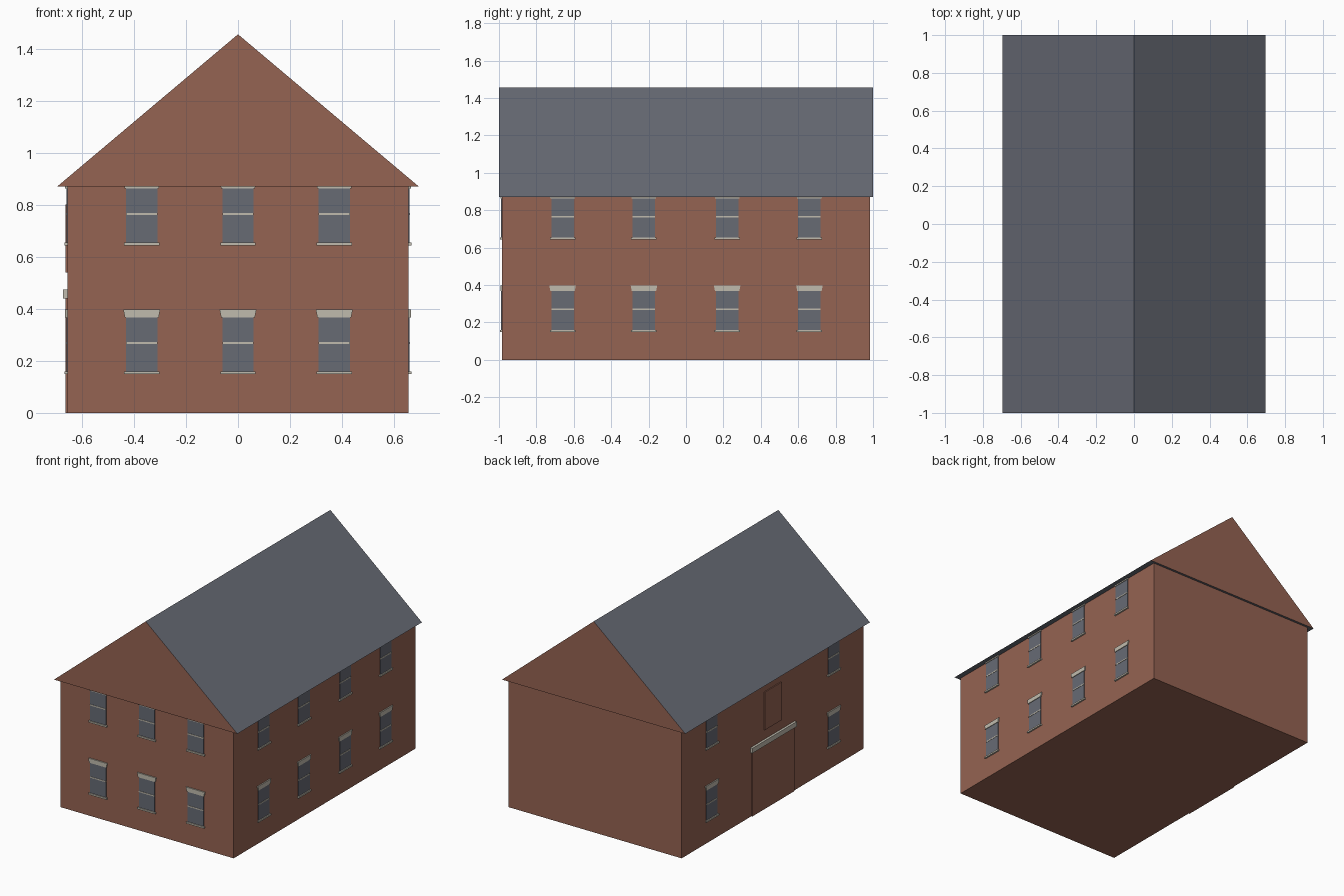
import bpy
import bmesh
from mathutils import Vector

cube = bpy.data.objects.get("Cube")
if cube:
    bpy.data.objects.remove(cube, do_unlink=True)


def material(name, rgb):
    mat = bpy.data.materials.new(name)
    mat.use_nodes = True
    color = (*rgb, 1)
    mat.diffuse_color = color
    mat.node_tree.nodes["Principled BSDF"].inputs["Base Color"].default_value = color
    return mat


BRICK = material("brick", (0.30, 0.125, 0.085))
SLATE = material("slate", (0.135, 0.145, 0.175))
GLASS = material("window_glass", (0.135, 0.145, 0.175))
STONE = material("pale_stone", (0.53, 0.50, 0.42))

HALF_X, HALF_Y, EAVES, RIDGE = 0.656, 0.984, 0.87, 1.455


def prism(name, outline, offset, mats):
    """Extrude a flat outline of 3D points along an offset."""
    bm = bmesh.new()
    face = bm.faces.new([bm.verts.new(p) for p in outline])
    result = bmesh.ops.extrude_face_region(bm, geom=[face], use_keep_orig=True)
    moved = [v for v in result["geom"] if isinstance(v, bmesh.types.BMVert)]
    bmesh.ops.translate(bm, verts=moved, vec=offset)
    bmesh.ops.recalc_face_normals(bm, faces=bm.faces)
    mesh = bpy.data.meshes.new(name)
    bm.to_mesh(mesh)
    bm.free()
    for mat in mats:
        mesh.materials.append(mat)
    obj = bpy.data.objects.new(name, mesh)
    bpy.context.collection.objects.link(obj)
    return obj


# Each wall: centre of its base, horizontal direction, outward direction
FRONT = (Vector((0, -HALF_Y, 0)), Vector((1, 0, 0)), Vector((0, -1, 0)))
EAST = (Vector((HALF_X, 0, 0)), Vector((0, 1, 0)), Vector((1, 0, 0)))
WEST = (Vector((-HALF_X, 0, 0)), Vector((0, -1, 0)), Vector((-1, 0, 0)))
UP = Vector((0, 0, 1))


def wall_block(name, wall, u, z0, z1, half, depth, mat, flare=0):
    """Block standing proud of a wall, optionally wider at the top."""
    base, along, out = wall
    corners = ((-half, z0), (half, z0), (half + flare, z1), (-half - flare, z1))
    outline = [base + along * (u + a) + UP * z - out * 0.01 for a, z in corners]
    return prism(name, outline, out * (depth + 0.01), [mat])


def window(label, wall, u, sill):
    wall_block(label + "_glass", wall, u, sill, sill + 0.215, 0.06, 0.004, GLASS)
    wall_block(label + "_sash_bar", wall, u, sill + 0.110, sill + 0.118, 0.06, 0.006, STONE)
    wall_block(label + "_sill", wall, u, sill - 0.006, sill + 0.005, 0.068, 0.011, STONE)
    wall_block(label + "_lintel", wall, u, sill + 0.212, sill + 0.242, 0.065, 0.008, STONE, 0.006)


# Main brick body
prism("walls", [(-HALF_X, -HALF_Y, 0), (HALF_X, -HALF_Y, 0),
                (HALF_X, HALF_Y, 0), (-HALF_X, HALF_Y, 0)], (0, 0, EAVES), [BRICK])

# Gabled roof: slate slopes and soffit, brick gable ends
roof = prism("roof", [(-0.695, -1, EAVES), (0.695, -1, EAVES), (0, -1, RIDGE)],
             (0, 2, 0), [SLATE, BRICK])
for face in roof.data.polygons:
    face.material_index = 1 if abs(face.normal.y) > 0.9 else 0

# Two storeys of windows on three walls
rows = (("front", FRONT, (-0.37, 0, 0.37)),
        ("left_side", EAST, (-0.66, -0.225, 0.22, 0.66)),
        ("right_side", WEST, (-0.66, 0.66)))
for side, wall, places in rows:
    for i, u in enumerate(places, 1):
        for storey, sill in (("lower", 0.155), ("upper", 0.65)):
            window(f"{side}_{storey}_window_{i}", wall, u, sill)

# Bricked-up doorway, stone beam and blocked opening above
wall_block("blocked_doorway", WEST, 0, 0, 0.44, 0.226, 0.007, BRICK)
wall_block("doorway_beam", WEST, 0, 0.44, 0.474, 0.24, 0.016, STONE)
wall_block("blocked_upper_opening", WEST, 0, 0.54, 0.80, 0.092, 0.007, BRICK)
